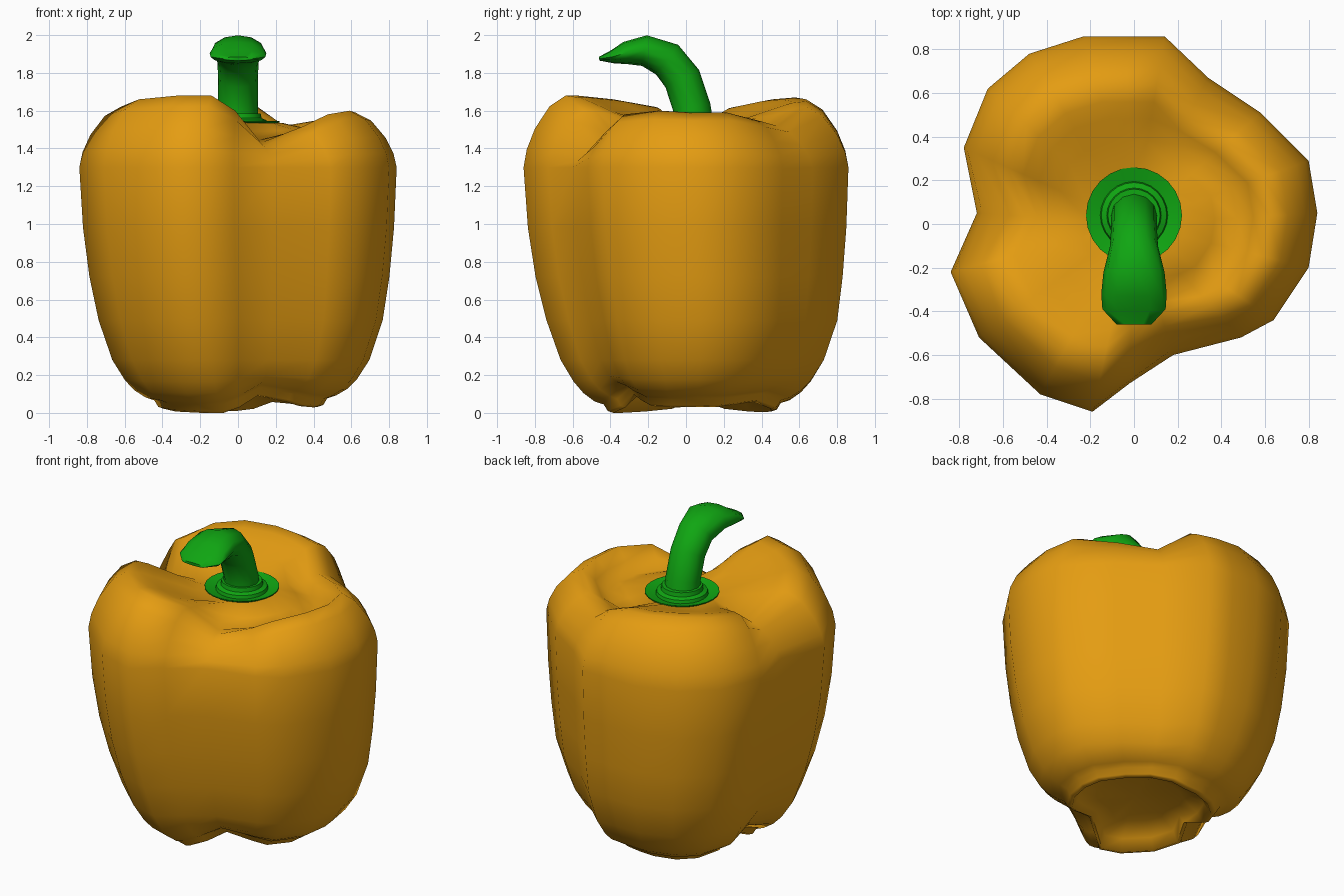
import bpy
import bmesh
from math import sin, cos, tau, radians
from mathutils import Vector

default = bpy.data.objects.get("Cube")
if default:
    bpy.data.objects.remove(default, do_unlink=True)


def make_material(name, colour):
    mat = bpy.data.materials.new(name)
    mat.use_nodes = True
    mat.diffuse_color = colour
    mat.node_tree.nodes["Principled BSDF"].inputs["Base Color"].default_value = colour
    return mat


def loft(name, rings, mat, start, end, sharp):
    """Skin a list of closed rings and close both ends with a fan to a point."""
    bm = bmesh.new()
    loops = [[bm.verts.new(p) for p in ring] for ring in rings]
    count = len(loops[0])
    for lower, upper in zip(loops, loops[1:]):
        for i in range(count):
            j = (i + 1) % count
            bm.faces.new((lower[i], lower[j], upper[j], upper[i]))
    for loop, tip in ((loops[0], start), (loops[-1], end)):
        pole = bm.verts.new(tip)
        for i in range(count):
            bm.faces.new((loop[i], loop[(i + 1) % count], pole))
    bmesh.ops.recalc_face_normals(bm, faces=bm.faces[:])
    mesh = bpy.data.meshes.new(name)
    bm.to_mesh(mesh)
    bm.free()
    mesh.materials.append(mat)
    obj = bpy.data.objects.new(name, mesh)
    bpy.context.collection.objects.link(obj)
    bpy.ops.object.select_all(action='DESELECT')
    obj.select_set(True)
    bpy.context.view_layer.objects.active = obj
    bpy.ops.object.shade_smooth_by_angle(angle=radians(sharp))
    return obj


def mix(a, b, t):
    return a + (b - a) * t


orange = make_material("orange skin", (0.78, 0.335, 0.006, 1))
green = make_material("green stem", (0.005, 0.38, 0.006, 1))

# Three-lobed outline: x, y and the crest height above that point
OUTLINE = [
    (0.84, 0.05, 1.59), (0.80, 0.29, 1.59), (0.58, 0.51, 1.55),
    (0.34, 0.67, 1.52), (0.14, 0.86, 1.62), (-0.04, 0.86, 1.65),
    (-0.23, 0.86, 1.66), (-0.48, 0.78, 1.67), (-0.67, 0.62, 1.66),
    (-0.78, 0.35, 1.62), (-0.72, 0.05, 1.47), (-0.84, -0.22, 1.62),
    (-0.71, -0.52, 1.66), (-0.43, -0.78, 1.68), (-0.19, -0.86, 1.68),
    (-0.02, -0.73, 1.6), (0.18, -0.60, 1.43), (0.49, -0.52, 1.52),
    (0.64, -0.44, 1.58), (0.80, -0.20, 1.6),
]
# Lower wall from the hollow underside up: scale, height, share of lobe lift
LOWER = [(0.3, 0.12, 0), (0.44, 0.07, 0.5), (0.485, 0.0, 0.9), (0.52, 0.01, 0.9),
         (0.545, 0.045, 0.9), (0.60, 0.06, 0.9), (0.67, 0.105, 0.6),
         (0.73, 0.165, 0.3), (0.81, 0.28, 0), (0.895, 0.49, 0),
         (0.945, 0.72, 0), (0.98, 0.98, 0), (1.0, 1.3, 0)]
# Shoulder and sunken top: scale, rise to crest, pull to the seat, hollow
UPPER = [(0.98, 0.25, 0, 0), (0.93, 0.54, 0, 0), (0.84, 0.85, 0, 0),
         (0.74, 1, 0, 0), (0.65, 1, 0.08, 0.5), (0.56, 1, 0.3, 1),
         (0.44, 1, 0.6, 0.6), (0.28, 1, 1, 0)]
SEAT = 1.535
HOLLOW = 1.47

# Pepper body, its base drifting slightly off the centre of the shoulders
rings = []
for scale, height, lift in LOWER:
    drift = min(1, (1 - scale) * 9)
    rings.append([(x * scale + 0.015 * drift, y * scale + 0.033 * drift,
                   height + lift * 0.4 * (1.68 - top))
                  for x, y, top in OUTLINE])
for scale, rise, pull, hollow in UPPER:
    ring = []
    for x, y, top in OUTLINE:
        groove = max(0, 1.57 - top) * rise * (1 - pull)
        s = scale * (1 - 0.6 * groove)
        z = mix(mix(1.3, top, rise), SEAT, pull)
        moat = hollow * min(1, max(0, (x - 0.1) / 0.35))
        ring.append((x * s, y * s, mix(z, HOLLOW, moat)))
    rings.append(ring)
loft("pepper_body", rings, orange, (0.015, 0.033, 0.13), (0, 0.04, 1.49), 80)

# Stem base: thin dished flange and stepped collar
SIDES = 24


def circle(radius, z):
    return [(radius * cos(tau * i / SIDES), 0.04 + radius * sin(tau * i / SIDES), z)
            for i in range(SIDES)]


flange = [(0.15, 1.5), (0.22, 1.54), (0.22, 1.546), (0.155, 1.53),
          (0.15, 1.55), (0.125, 1.56), (0.12, 1.585)]
loft("stem_base", [circle(r, z) for r, z in flange], green,
     (0, 0.04, 1.49), (0, 0.04, 1.59), 30)

# Curved stem: centre y, centre z, half width, half thickness
PATH = [(0.04, 1.5, 0.11, 0.11), (0.03, 1.62, 0.105, 0.10),
        (-0.02, 1.77, 0.105, 0.10), (-0.1, 1.87, 0.11, 0.098),
        (-0.22, 1.918, 0.14, 0.082), (-0.32, 1.905, 0.15, 0.06),
        (-0.39, 1.885, 0.145, 0.035), (-0.46, 1.875, 0.08, 0.01)]
STEM_SIDES = 12
centres = [Vector((0, y, z)) for y, z, _, _ in PATH]
rings = []
for k, (_, _, wide, thick) in enumerate(PATH):
    along = (centres[min(k + 1, len(PATH) - 1)] - centres[max(k - 1, 0)]).normalized()
    side = Vector((1, 0, 0))
    out = side.cross(along)
    rings.append([centres[k] + side * wide * cos(tau * i / STEM_SIDES)
                  + out * thick * sin(tau * i / STEM_SIDES)
                  for i in range(STEM_SIDES)])
loft("stem", rings, green, centres[0], centres[-1], 60)
